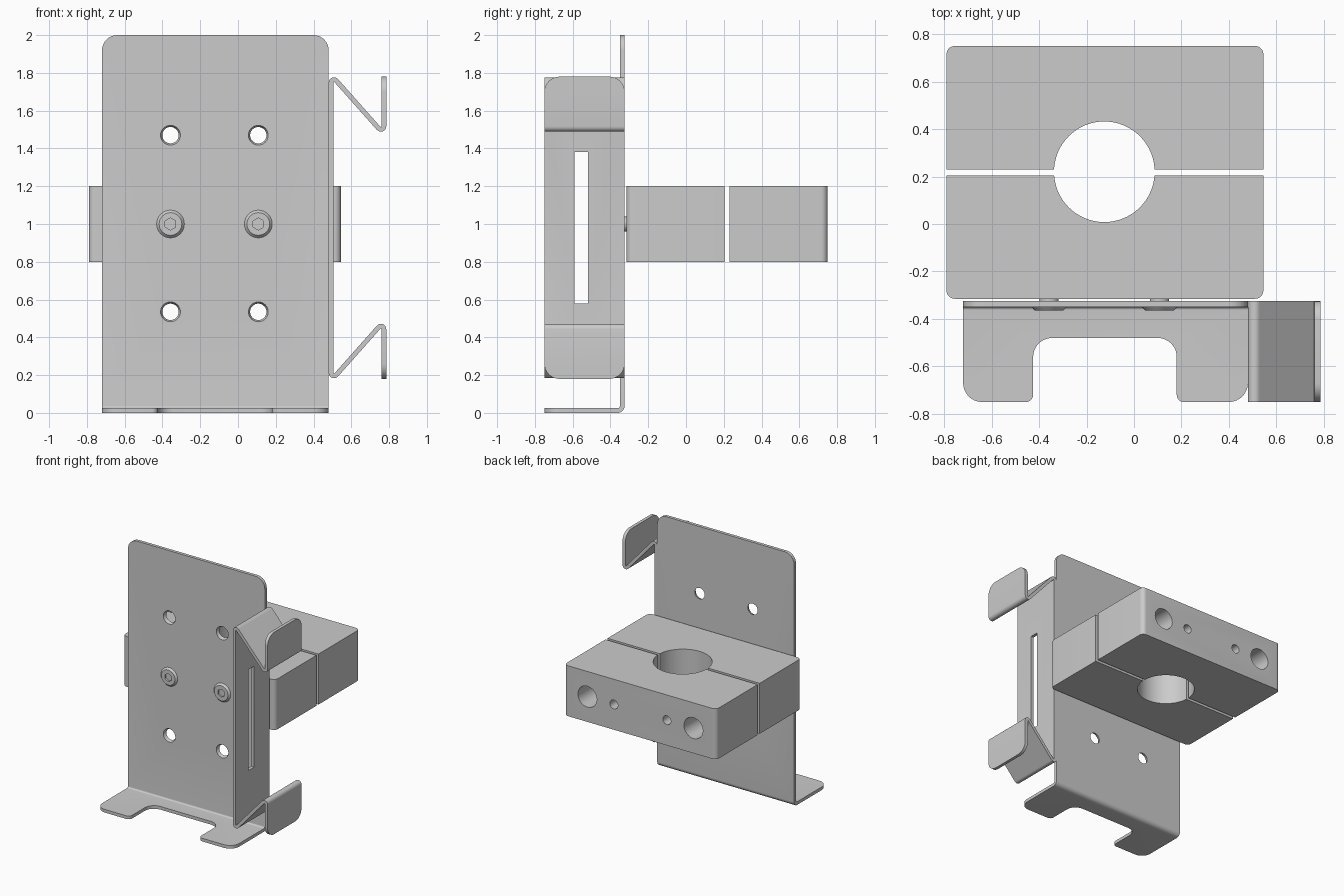
import bpy, bmesh, math
from mathutils import Vector, Matrix

if "Cube" in bpy.data.objects:
    bpy.data.objects.remove(bpy.data.objects["Cube"])

T = 0.025  # sheet thickness


def fillet(pts, closed=True, n=8):
    """Round the corners of a 2D path given as (u, v, radius)."""
    out = []
    for i, (u, v, r) in enumerate(pts):
        p = Vector((u, v))
        if r == 0 or (not closed and i in (0, len(pts) - 1)):
            out.append(p)
            continue
        a = (Vector(pts[i - 1][:2]) - p).normalized()
        b = (Vector(pts[(i + 1) % len(pts)][:2]) - p).normalized()
        half = a.angle(b) / 2
        c = p + (a + b).normalized() * (r / math.sin(half))
        s = p + a * (r / math.tan(half)) - c
        e = p + b * (r / math.tan(half)) - c
        sweep = s.angle_signed(e)
        for k in range(n + 1):
            t = -sweep * k / n
            out.append(c + Vector((s.x * math.cos(t) - s.y * math.sin(t),
                                   s.x * math.sin(t) + s.y * math.cos(t))))
    return out


def ribbon(path, t=T):
    """Outline of a folded strip around an open centreline."""
    left, right = [], []
    for i, p in enumerate(path):
        d = (path[min(i + 1, len(path) - 1)] - path[max(i - 1, 0)]).normalized()
        nrm = Vector((-d.y, d.x)) * t / 2
        left.append(p + nrm)
        right.append(p - nrm)
    return left + right[::-1]


def finish(name, bm):
    bmesh.ops.recalc_face_normals(bm, faces=bm.faces)
    me = bpy.data.meshes.new(name)
    bm.to_mesh(me)
    bm.free()
    ob = bpy.data.objects.new(name, me)
    bpy.context.collection.objects.link(ob)
    return ob


def prism(name, outline, axis, a, b, round_edges=None, radius=0.08):
    place = {'x': lambda u, v: (a, u, v), 'y': lambda u, v: (u, a, v), 'z': lambda u, v: (u, v, a)}[axis]
    bm = bmesh.new()
    f = bm.faces.new([bm.verts.new(place(*p)) for p in outline])
    new = bmesh.ops.extrude_face_region(bm, geom=[f])['geom']
    shift = Vector([(b - a) if c == axis else 0 for c in 'xyz'])
    bmesh.ops.translate(bm, vec=shift, verts=[g for g in new if isinstance(g, bmesh.types.BMVert)])
    if round_edges:
        edges = [e for e in bm.edges if round_edges(*[v.co for v in e.verts])]
        bmesh.ops.bevel(bm, geom=edges, offset=radius, segments=8, profile=0.5, affect='EDGES')
    return finish(name, bm)


def rod(name, x, z, y0, y1, r0, r1, sides=32):
    """Cone or cylinder along y, radius r0 at the front y0 and r1 at the back y1."""
    bm = bmesh.new()
    m = Matrix.Translation((x, (y0 + y1) / 2, z)) @ Matrix.Rotation(math.pi / 2, 4, 'X')
    bmesh.ops.create_cone(bm, cap_ends=True, segments=sides, radius1=r1, radius2=r0, depth=y1 - y0, matrix=m)
    return finish(name, bm)


def boolean(ob, cutter, op='DIFFERENCE'):
    m = ob.modifiers.new('cut', 'BOOLEAN')
    m.operation, m.object, m.solver = op, cutter, 'EXACT'
    bpy.context.view_layer.objects.active = ob
    bpy.ops.object.modifier_apply(modifier=m.name)
    bpy.data.objects.remove(cutter)


def rect(u0, u1, v0, v1, r=(0, 0, 0, 0)):
    return fillet([(u0, v0, r[0]), (u1, v0, r[1]), (u1, v1, r[2]), (u0, v1, r[3])])


CX, HOLE_DX = -0.125, 0.2325
hole_xs = [CX - HOLE_DX, CX + HOLE_DX]
parts = []

# back plate bent into the notched bottom shelf
bend = fillet([(-0.75, T / 2, 0), (-0.3375, T / 2, 0.025), (-0.3375, 2, 0)], closed=False)
plate = prism('back_plate', ribbon(bend), 'x', -0.8, 0.6)
boolean(plate, prism('front_outline', rect(-0.72, 0.48, -0.1, 2, (0, 0, 0.08, 0.08)), 'y', -1, 0), 'INTERSECT')
shelf = fillet([(-0.72, -0.75, 0.08), (-0.425, -0.75, 0.03), (-0.425, -0.48, 0.08), (0.18, -0.48, 0.08),
                (0.18, -0.75, 0.03), (0.48, -0.75, 0.08), (0.48, -0.2, 0), (-0.72, -0.2, 0)])
boolean(plate, prism('shelf_outline', shelf, 'z', -0.5, 2.5), 'INTERSECT')
for x in hole_xs:
    for z in (0.535, 1.47):
        boolean(plate, rod('hole', x, z, -0.351, -0.324, 0.053, 0.043))
parts.append(plate)

# slotted side strip with a folded hook at each end
path = [(0.7725, 1.78, 0), (0.7725, 1.475, 0.016), (0.4925, 1.79, 0.016),
        (0.4925, 0.17, 0.016), (0.7725, 0.485, 0.016), (0.7725, 0.18, 0)]


def tab_corner(a, b):
    return (min(a.x, b.x) > 0.75 and abs(a.x - b.x) > 0.02 and abs(a.z - b.z) < 1e-4
            and abs(a.y - b.y) < 1e-4 and abs(abs(a.z - 0.98) - 0.8) < 1e-3)


strip = prism('side_hook_strip', ribbon(fillet(path, closed=False)), 'y', -0.75, -0.325, tab_corner)
boolean(strip, prism('slot', rect(-0.59, -0.52, 0.58, 1.38), 'x', 0.46, 0.53))
parts.append(strip)

# split clamp blocks around the central bore
R = 0.035
front = prism('front_clamp_block', rect(-0.79, 0.545, -0.315, 0.205, (R, R, 0, 0)), 'z', 0.8, 1.2)
back = prism('back_clamp_block', rect(-0.79, 0.545, 0.23, 0.75, (0, 0, R, R)), 'z', 0.8, 1.2)
for block in (front, back):
    bore = [(CX + 0.212 * math.cos(i * math.tau / 64), 0.22 + 0.212 * math.sin(i * math.tau / 64))
            for i in range(64)]
    boolean(block, prism('bore', bore, 'z', 0.7, 1.3))
    parts.append(block)

# counterbored clamp bolt holes and small rear holes
for s in (-1, 1):
    boolean(back, rod('bolt_hole', CX + s * 0.465, 1, 0.1, 0.6, 0.045, 0.045))
    boolean(back, rod('counterbore', CX + s * 0.465, 1, 0.5, 0.8, 0.083, 0.083))
    boolean(front, rod('bolt_hole', CX + s * 0.465, 1, -0.1, 0.3, 0.045, 0.045))
    boolean(back, rod('small_hole', CX + s * HOLE_DX, 1, 0.45, 0.8, 0.035, 0.035))

# hex socket screws fixing the plate to the clamp
for i, x in enumerate(hole_xs):
    head = rod(f'screw_head_{i}', x, 1, -0.365, -0.345, 0.06, 0.078)
    boolean(head, rod('socket', x, 1, -0.38, -0.352, 0.032, 0.032, 6))
    parts += [head, rod(f'screw_shaft_{i}', x, 1, -0.346, -0.25, 0.04, 0.04)]

bpy.ops.object.select_all(action='DESELECT')
for ob in parts:
    ob.select_set(True)
bpy.context.view_layer.objects.active = plate
bpy.ops.object.shade_smooth_by_angle(angle=math.radians(30))
